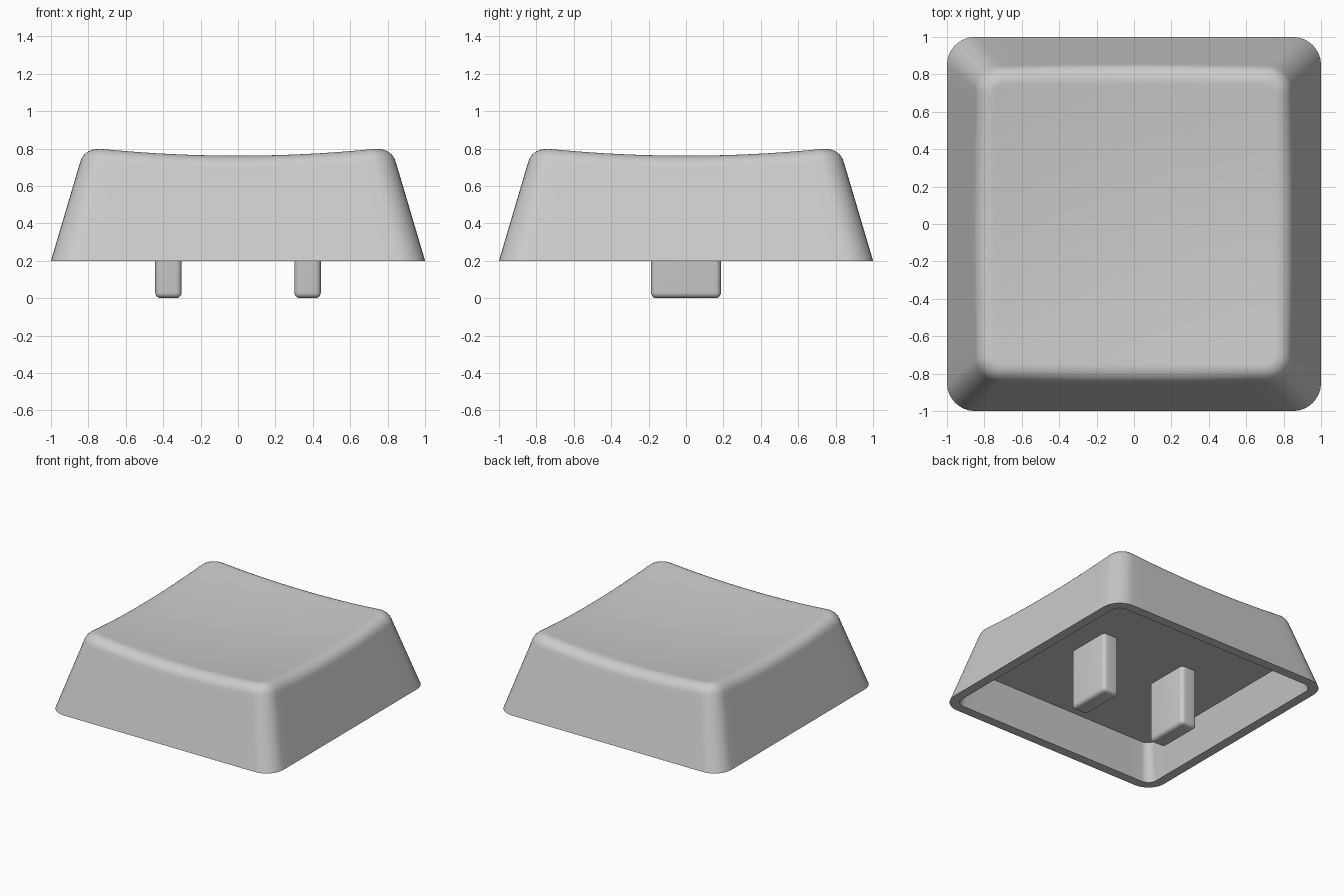
import bpy, bmesh, math
from mathutils import Vector

if "Cube" in bpy.data.objects:
    bpy.data.objects.remove(bpy.data.objects["Cube"])

grey = bpy.data.materials.new("light grey plastic")
grey.diffuse_color = (0.6, 0.6, 0.6, 1)
grey.use_nodes = True
grey.node_tree.nodes["Principled BSDF"].inputs["Base Color"].default_value = grey.diffuse_color

SLOPE, BASE = 0.296, 0.2      # wall taper and height of the lower rim
SIDE, CORNER = 16, 8          # segments per straight side and per corner


def outline(half, radius):
    """Rounded square as a list of (x, y), always with the same point count."""
    pts = []
    c = half - radius
    for q in range(4):
        a0 = q * math.pi / 2
        cx, cy = [(c, c), (-c, c), (-c, -c), (c, -c)][q]
        for i in range(CORNER + 1):
            a = a0 + i / CORNER * math.pi / 2
            pts.append(Vector((cx + radius * math.cos(a), cy + radius * math.sin(a))))
        nx, ny = [(-c, c), (-c, -c), (c, -c), (c, c)][q]
        off = Vector((-math.sin(a0), math.cos(a0)))
        off = Vector((math.cos(a0 + math.pi / 2), math.sin(a0 + math.pi / 2))) * radius
        for i in range(1, SIDE):
            pts.append(Vector((cx, cy)).lerp(Vector((nx, ny)), i / SIDE) + off)
    return pts


def dish(p):
    """Height of the hollowed top surface."""
    return 0.723 + 0.068 * (p.x ** 2 + p.y ** 2)


def wall(p, z):
    """Point of the tapered outer wall above base point p."""
    s = 1 - SLOPE * (z - BASE)
    return Vector((p.x * s, p.y * s, z))


def finish(bm, name):
    bmesh.ops.recalc_face_normals(bm, faces=bm.faces)
    mesh = bpy.data.meshes.new(name)
    bm.to_mesh(mesh)
    bm.free()
    mesh.materials.append(grey)
    ob = bpy.data.objects.new(name, mesh)
    bpy.context.collection.objects.link(ob)
    bpy.ops.object.select_all(action='DESELECT')
    ob.select_set(True)
    bpy.context.view_layer.objects.active = ob
    bpy.ops.object.shade_smooth_by_angle(angle=math.radians(30))
    return ob


# Cap shell: rings run from the ceiling inside, round the rim, up the wall and over the top
base = outline(1.0, 0.15)
rings = [[Vector((p.x, p.y, 0.48)) for p in outline(0.855, 0.065)],
         [Vector((p.x, p.y, BASE)) for p in outline(0.925, 0.075)],
         [Vector((p.x, p.y, BASE)) for p in base]]

# Sharp meeting line of wall and dish, then the fillet's two end lines
edge = []
for p in base:
    e = wall(p, 0.78)
    for _ in range(12):
        e = wall(p, dish(e))
    edge.append(e)
L = 0.073
low = [wall(p, e.z - L * 0.96) for p, e in zip(base, edge)]
inner = outline(0.823 - L, 0.055)
high = [Vector((p.x, p.y, dish(p))) for p in inner]
rings.append([wall(p, a.z - 0.025) for p, a in zip(base, low)])
STEPS, W = 8, 0.77
for k in range(STEPS + 1):
    t = k / STEPS
    a, b, c = (1 - t) ** 2, 2 * t * (1 - t) * W, t * t
    rings.append([(A * a + E * b + B * c) / (a + b + c)
                  for A, E, B in zip(low, edge, high)])
for s in (0.96, 0.8, 0.64, 0.48, 0.32, 0.16):
    rings.append([Vector((p.x * s, p.y * s, dish(p * s))) for p in inner])

bm = bmesh.new()
loops = [[bm.verts.new(v) for v in r] for r in rings]
n = len(base)
for lo, hi in zip(loops, loops[1:]):
    for i in range(n):
        j = (i + 1) % n
        bm.faces.new((lo[i], lo[j], hi[j], hi[i]))
bm.faces.new(loops[0])                       # ceiling of the hollow
centre = bm.verts.new((0, 0, dish(Vector((0, 0)))))
for i in range(n):
    bm.faces.new((loops[-1][i], loops[-1][(i + 1) % n], centre))
finish(bm, "cap_shell")

# Two rounded prongs hanging from the ceiling
for side, name in ((-1, "left_prong"), (1, "right_prong")):
    bm = bmesh.new()
    bmesh.ops.create_cube(bm, size=1)
    for v in bm.verts:
        v.co = Vector((side * 0.372 + v.co.x * 0.142, v.co.y * 0.374, (v.co.z + 0.5) * 0.5))
    # the top end stays square, just above the ceiling
    edges = [e for e in bm.edges if min(v.co.z for v in e.verts) < 0.1]
    bmesh.ops.bevel(bm, geom=edges, offset=0.03, segments=5, profile=0.5, affect='EDGES')
    finish(bm, name)
